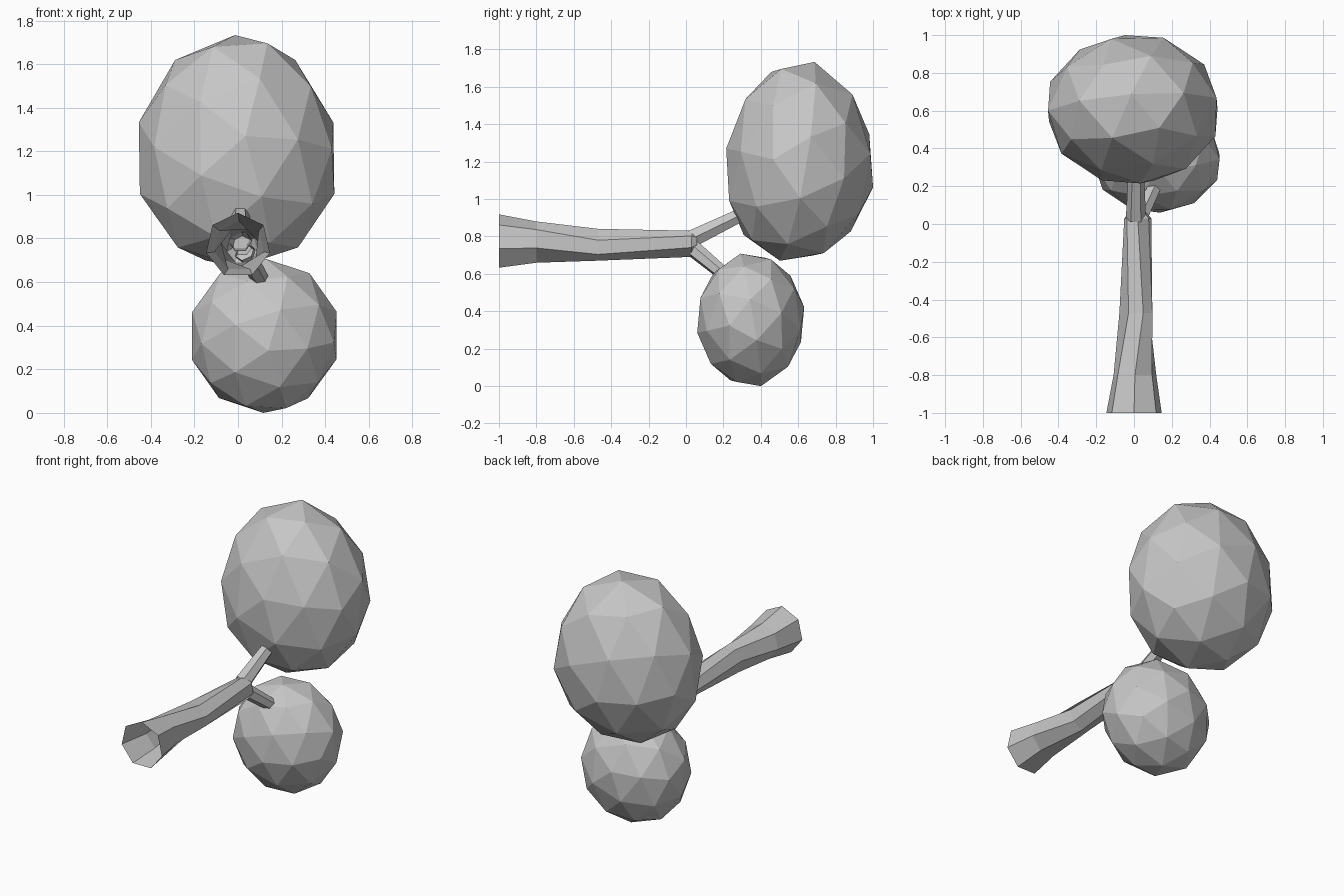
import bpy, bmesh
from math import sin, cos, pi, radians
from mathutils import Vector, Matrix

cube = bpy.data.objects.get("Cube")
if cube:
    bpy.data.objects.remove(cube, do_unlink=True)

grey = bpy.data.materials.new("plain grey")
grey.use_nodes = True
grey.diffuse_color = (0.57, 0.57, 0.57, 1)
grey.node_tree.nodes["Principled BSDF"].inputs["Base Color"].default_value = grey.diffuse_color


def add_object(name, bm):
    mesh = bpy.data.meshes.new(name)
    bm.to_mesh(mesh)
    bm.free()
    mesh.materials.append(grey)
    obj = bpy.data.objects.new(name, mesh)
    bpy.context.collection.objects.link(obj)
    return obj


def tube(name, axis, sides, rings, capped):
    """Loft rings of (centre, radius, twist in half sides) across an axis."""
    bm = bmesh.new()
    axis = Vector(axis).normalized()
    across = axis.cross(Vector((0, 0, 1))).normalized()
    up = across.cross(axis)
    loops = []
    for centre, radius, twist in rings:
        angles = [pi * (2 * i + twist) / sides for i in range(sides)]
        loops.append([bm.verts.new(Vector(centre) + radius * (across * sin(a) + up * cos(a)))
                      for a in angles])
    for a, b in zip(loops, loops[1:]):
        for i in range(sides):
            j = (i + 1) % sides
            bm.faces.new((a[i], a[j], b[j], b[i]))
    if capped:
        bm.faces.new(loops[-1])
    bmesh.ops.recalc_face_normals(bm, faces=bm.faces)
    return add_object(name, bm)


def foliage(name, low, high, tilt, yaw, sag, lean):
    """Faceted ball fitted between two corners, its middle sagging and its foot leaning forward."""
    bm = bmesh.new()
    turn = Matrix.Rotation(radians(yaw), 4, 'Z') @ Matrix.Rotation(radians(90 + tilt), 4, 'X')
    bmesh.ops.create_icosphere(bm, subdivisions=2, radius=1, matrix=turn)
    for v in bm.verts:
        height = v.co.z
        v.co.z -= sag * (1 - height ** 2)
        v.co.y += lean * min(height, 0)
    for k in range(3):
        values = [v.co[k] for v in bm.verts]
        least, span = min(values), max(values) - min(values)
        for v in bm.verts:
            v.co[k] = low[k] + (v.co[k] - least) / span * (high[k] - low[k])
    return add_object(name, bm)


# Trunk, hollow at its base
tube("trunk", (0, 1, 0), 7,
     [((0, -1, 0.768), 0.15, 0), ((0.005, -0.8, 0.764), 0.116, 0),
      ((0.01, -0.47, 0.76), 0.0895, 1), ((0.02, 0.03, 0.757), 0.0735, 0),
      ((0.02, 0.06, 0.767), 0.045, 0)], True)

# Forked branches reaching into the foliage
tube("upper_branch", (0, 0.29, 0.14), 6,
     [((0.01, 0.03, 0.787), 0.053, 1), ((0.012, 0.32, 0.928), 0.04, 1)], False)
tube("lower_branch", (0.1, 0.2, -0.165), 6,
     [((0.03, 0.035, 0.738), 0.047, 0), ((0.13, 0.24, 0.567), 0.036, 0)], False)

# Foliage
foliage("large_foliage", (-0.455, 0.215, 0.67), (0.442, 1.0, 1.733), -11, 5, 0.07, 0.08)
foliage("small_foliage", (-0.212, 0.06, 0), (0.453, 0.632, 0.708), 11, 3, 0, 0)
